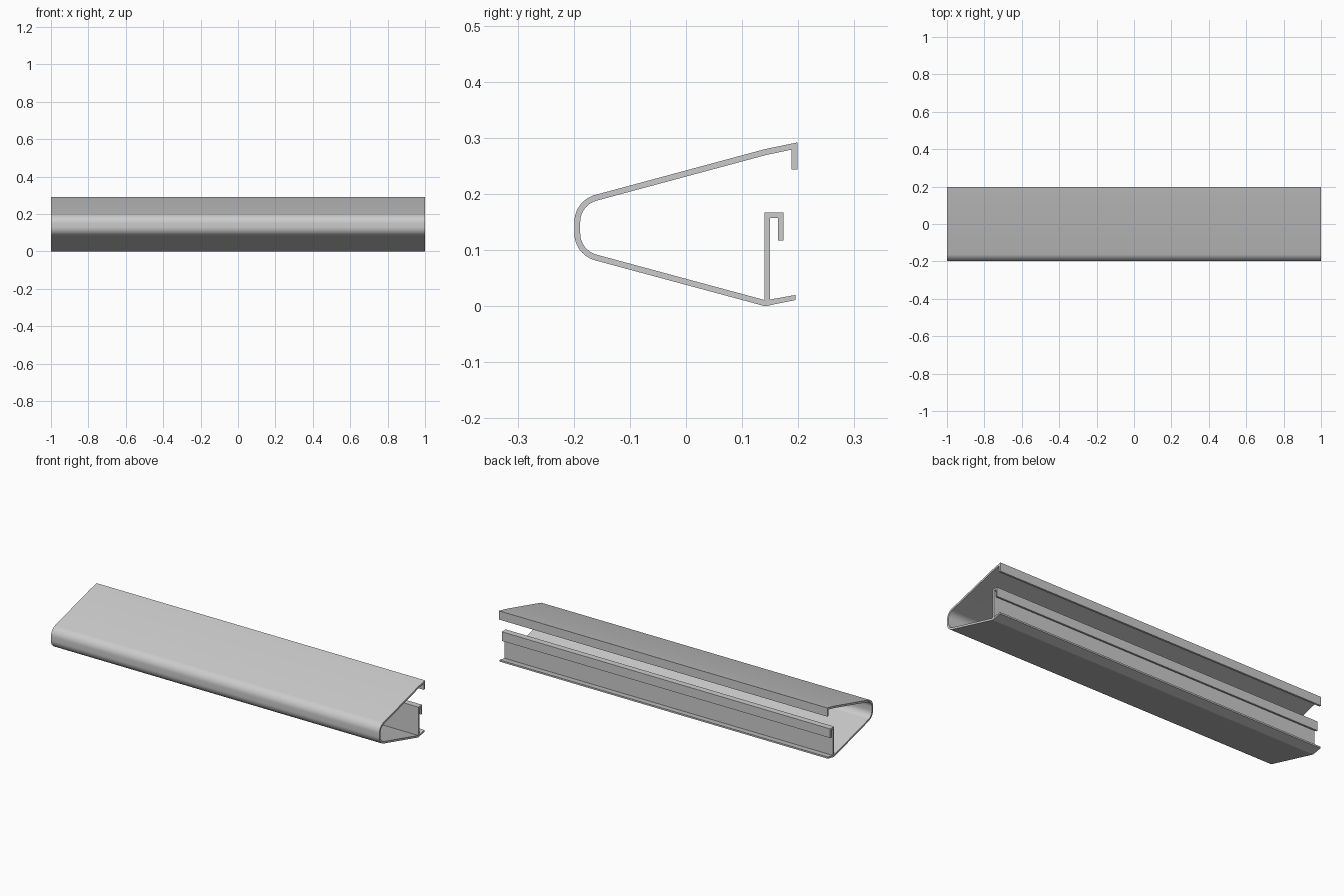
import bpy, bmesh
from math import sin, cos, radians

if "Cube" in bpy.data.objects:
    bpy.data.objects.remove(bpy.data.objects["Cube"])

LENGTH, MID, RADIUS, WALL = 2.0, 0.14, 0.05, 0.0105
NOSE_Y, NOSE_HALF = -0.149, 0.01   # nose arc centre and half its flat height


def nose(r, steps=12):
    """Rounded front, from the bottom slope up to the top slope (y, z)."""
    angles = [radians(15 + 75 * i / steps) for i in range(steps + 1)]
    top = [(NOSE_Y - r * sin(a), MID + NOSE_HALF + r * cos(a)) for a in angles]
    bottom = [(y, 2 * MID - z) for y, z in top]
    return bottom + top[::-1]


# Closed cross-section: outer skin, top lip, inner skin, then hooked wall
profile = [(0.195, 0.011), (0.141, 0.0)]
profile += nose(RADIUS)
profile += [(0.141, 0.28), (0.199, 0.292), (0.199, 0.244), (0.188, 0.244),
            (0.188, 0.279), (0.143, 0.2695)]
profile += nose(RADIUS - WALL)[::-1]
profile += [(0.14, 0.011), (0.14, 0.167), (0.174, 0.167), (0.174, 0.117),
            (0.164, 0.117), (0.164, 0.157), (0.15, 0.157), (0.15, 0.012),
            (0.195, 0.02)]

# Extrude the section along x
bm = bmesh.new()
face = bm.faces.new([bm.verts.new((-LENGTH / 2, y, z)) for y, z in profile])
ext = bmesh.ops.extrude_face_region(bm, geom=[face], use_keep_orig=True)
moved = [v for v in ext["geom"] if isinstance(v, bmesh.types.BMVert)]
bmesh.ops.translate(bm, verts=moved, vec=(LENGTH, 0, 0))
bmesh.ops.recalc_face_normals(bm, faces=bm.faces)

mesh = bpy.data.meshes.new("extruded_rail")
bm.to_mesh(mesh)
bm.free()
rail = bpy.data.objects.new("extruded_rail", mesh)
bpy.context.collection.objects.link(rail)

# Smooth nose, crisp bends
bpy.context.view_layer.objects.active = rail
rail.select_set(True)
bpy.ops.object.shade_smooth_by_angle(angle=radians(20))
